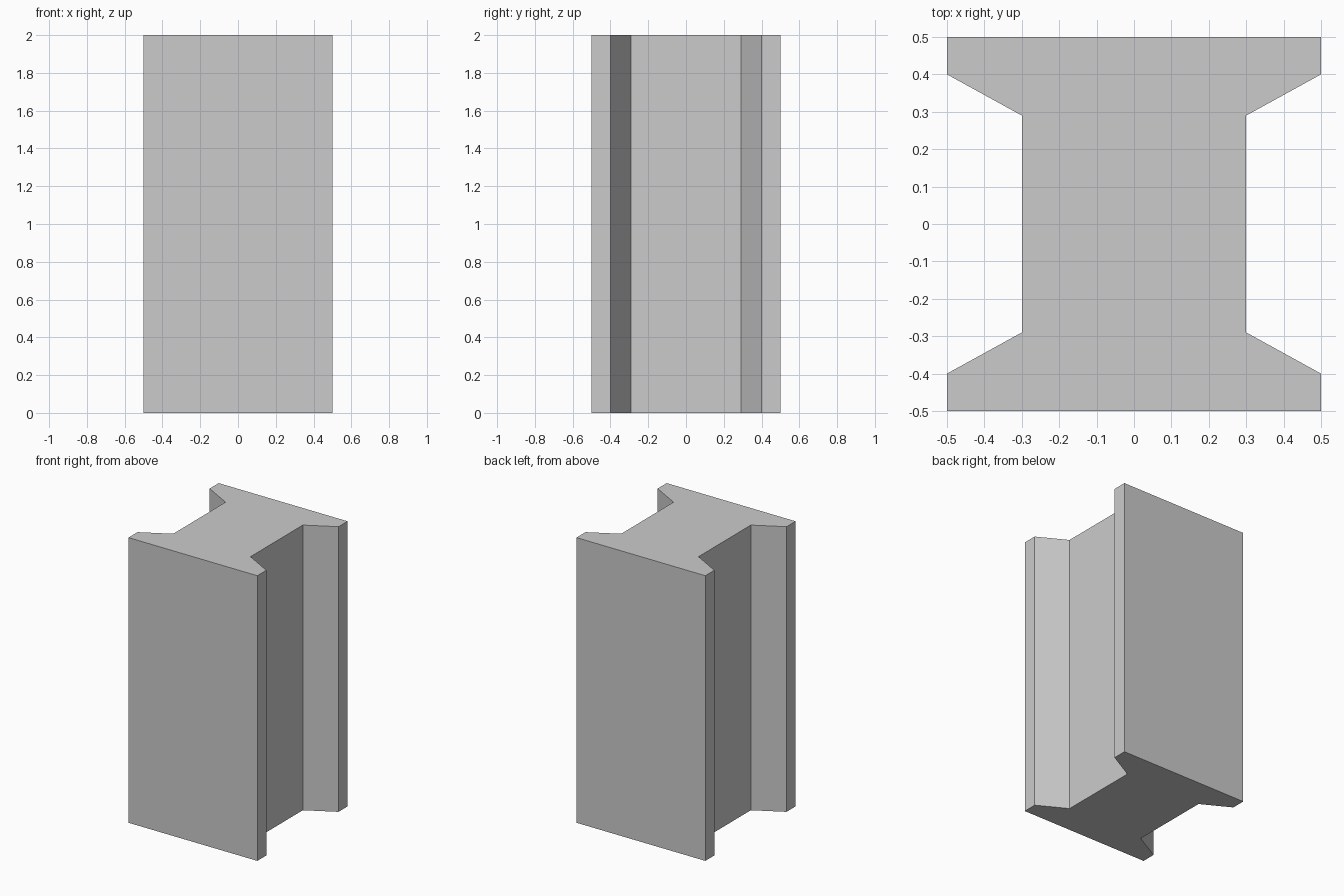
import bpy
import bmesh

if "Cube" in bpy.data.objects:
    bpy.data.objects.remove(bpy.data.objects["Cube"])

HEIGHT = 2.0

# One quarter of the I-shaped cross-section: flange edge, flange tip, web corner
quarter = [(0.5, 0.5), (0.5, 0.4), (0.3, 0.29)]

# Mirror the quarter front to back, then left to right, for the closed outline
right = quarter + [(x, -y) for x, y in reversed(quarter)]
outline = right + [(-x, y) for x, y in reversed(right)]

# Beam: extrude the cross-section upward
bm = bmesh.new()
base = bm.faces.new([bm.verts.new((x, y, 0)) for x, y in outline])
result = bmesh.ops.extrude_face_region(bm, geom=[base], use_keep_orig=True)
top = [v for v in result["geom"] if isinstance(v, bmesh.types.BMVert)]
bmesh.ops.translate(bm, verts=top, vec=(0, 0, HEIGHT))
bmesh.ops.recalc_face_normals(bm, faces=bm.faces)

mesh = bpy.data.meshes.new("i_beam")
bm.to_mesh(mesh)
bm.free()
beam = bpy.data.objects.new("i_beam", mesh)
bpy.context.collection.objects.link(beam)
